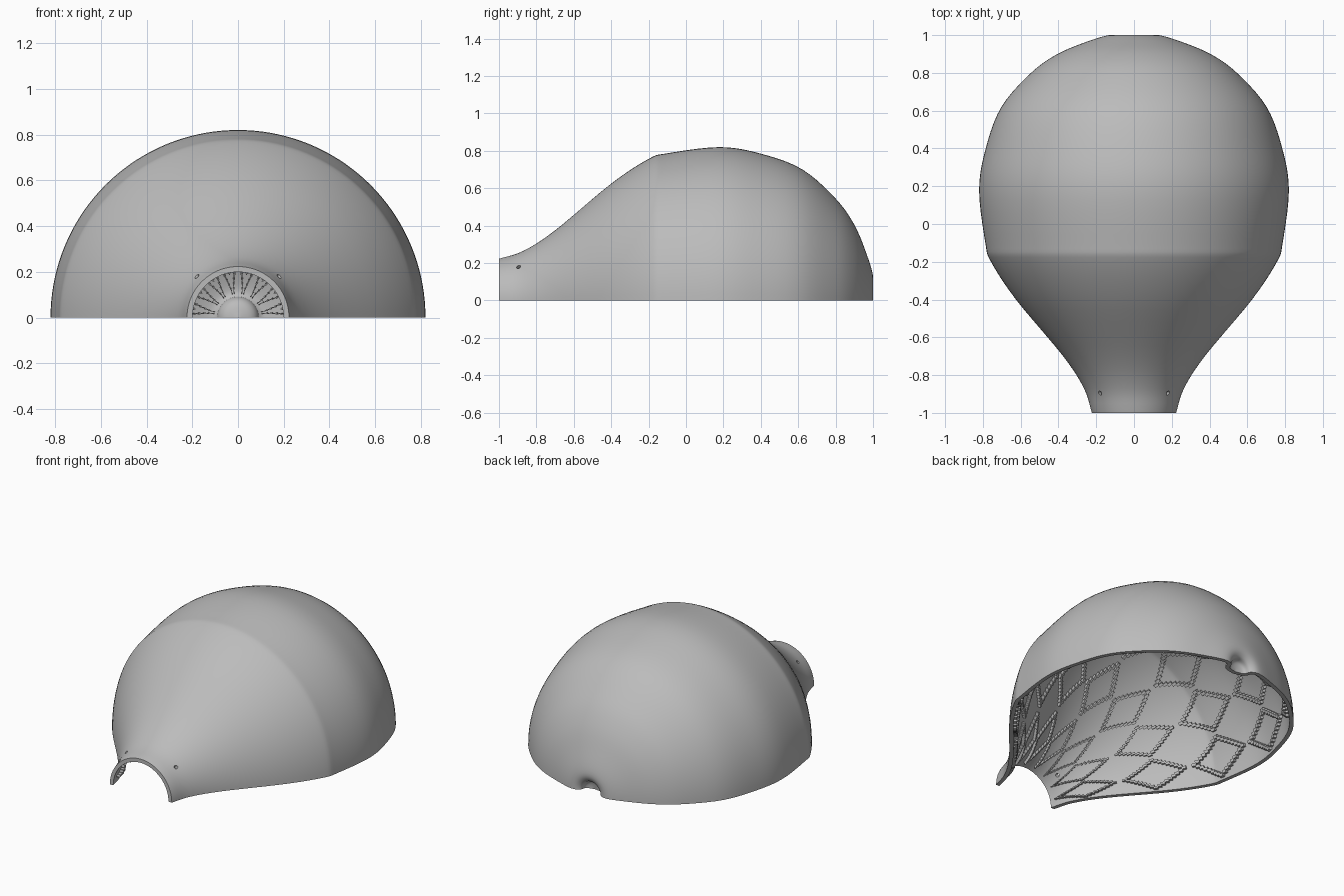
import bpy, bmesh
from math import cos, sin, pi, radians, hypot
from mathutils import Vector, Matrix

cube = bpy.data.objects.get("Cube")
if cube:
    bpy.data.objects.remove(cube, do_unlink=True)

grey = bpy.data.materials.new("plain_grey")
grey.use_nodes = True
colour = (0.5, 0.5, 0.5, 1)
grey.diffuse_color = colour
grey.node_tree.nodes["Principled BSDF"].inputs["Base Color"].default_value = colour

WALL = 0.025
# Outer profile as (y, radius), from the neck to the dimple at the back
KEYS = [(-1, .223), (-.87, .265), (-.7, .375), (-.4, .625), (-.2, .757),
        (-.1, .787), (.18, .82), (.4, .785), (.62, .702), (.8, .545),
        (.9, .405), (.965, .25), (1, .13), (.985, .075), (.945, .055), (.93, 0)]


def smooth_path(keys, steps=5):
    """Catmull-Rom curve through the key points."""
    p = [Vector(k) for k in keys]
    p = [2 * p[0] - p[1]] + p + [2 * p[-1] - p[-2]]
    out = []
    for a, b, c, d in zip(p, p[1:], p[2:], p[3:]):
        for i in range(steps):
            t = i / steps
            out.append(b + (c - a) * t / 2 + (2 * a - 5 * b + 4 * c - d) * t * t / 2
                       + (3 * b - a - 3 * c + d) * t ** 3 / 2)
    return out + [p[-2]]


def offset_path(path, dist):
    out = []
    for i, q in enumerate(path):
        t = (path[min(i + 1, len(path) - 1)] - path[max(i - 1, 0)]).normalized()
        out.append(q + Vector((t.y, -t.x)) * dist)
    out[0].x = path[0].x
    out[-1] = Vector((path[-1].x - dist, 0))
    return out


def revolve(q, angle):
    r = max(q.y, 0)
    return Vector((-r * cos(angle), q.x, r * sin(angle)))


def make_object(name, bm):
    bmesh.ops.recalc_face_normals(bm, faces=bm.faces)
    mesh = bpy.data.meshes.new(name)
    bm.to_mesh(mesh)
    bm.free()
    mesh.materials.append(grey)
    obj = bpy.data.objects.new(name, mesh)
    bpy.context.collection.objects.link(obj)
    return obj


outer = smooth_path(KEYS)
inner = offset_path(outer, WALL)

# Half-round shell: closed wall section swept through half a turn
bm = bmesh.new()
section = outer + inner[::-1]
SEGS = 72
rings = [[bm.verts.new(revolve(q, pi * k / SEGS)) for q in section]
         for k in range(SEGS + 1)]
n = len(section)
for a, b in zip(rings, rings[1:]):
    for i in range(n):
        j = (i + 1) % n
        bm.faces.new((a[i], a[j], b[j], b[i]))
bm.faces.new(rings[0])
bm.faces.new(rings[-1])
bmesh.ops.remove_doubles(bm, verts=bm.verts, dist=1e-5)
shell = make_object("shell", bm)

# Two small holes through the neck
bm = bmesh.new()
for side in (-1, 1):
    place = Matrix.Translation((side * .178, -.895, .178)) @ Matrix.Rotation(side * pi / 4, 4, 'Y')
    bmesh.ops.create_cone(bm, cap_ends=True, segments=16, radius1=.011, radius2=.011,
                          depth=.15, matrix=place)
cutter = make_object("hole_cutter", bm)
cutter.hide_render = True
cut = shell.modifiers.new("holes", 'BOOLEAN')
cut.operation = 'DIFFERENCE'
cut.solver = 'EXACT'
cut.object = cutter
bpy.context.view_layer.objects.active = shell
shell.select_set(True)
bpy.ops.object.modifier_apply(modifier=cut.name)
bpy.data.objects.remove(cutter, do_unlink=True)
bpy.ops.object.shade_smooth_by_angle(angle=radians(35))

# Stepped diamond ridges on the inner wall
lengths = [0]
for a, b in zip(inner, inner[1:]):
    lengths.append(lengths[-1] + hypot(*(b - a)))
raised = offset_path(outer, WALL + .02)
sunk = offset_path(outer, WALL - .01)


def along(path, s):
    """Point on a wall path at arc length s of the inner wall."""
    s = min(max(s, .02), lengths[-1] - .12)
    i = max(k for k in range(len(lengths) - 1) if lengths[k] <= s)
    return path[i].lerp(path[i + 1], (s - lengths[i]) / (lengths[i + 1] - lengths[i]))


def ridge_block(bm, s, angle, half_s, half_a):
    corners = [(s - half_s, angle - half_a), (s + half_s, angle - half_a),
               (s + half_s, angle + half_a), (s - half_s, angle + half_a)]
    low = [bm.verts.new(revolve(along(sunk, u), v)) for u, v in corners]
    top = [bm.verts.new(revolve(along(raised, u), v)) for u, v in corners]
    bm.faces.new(low)
    bm.faces.new(top)
    for i in range(4):
        j = (i + 1) % 4
        bm.faces.new((low[i], low[j], top[j], top[i]))


bm = bmesh.new()
STEPS, HALF_S, HALF_A = 8, .18, .165
for row in range(6):
    for col in range(8):
        s0, a0 = .235 + .425 * row, pi * (col + .5) / 8
        for i in range(STEPS + 1):
            t = i / STEPS
            for su in {-1, 1} if t else {1}:
                for sa in {-1, 1} if t < 1 else {1}:
                    s = s0 + su * t * HALF_S
                    if s < lengths[-1] - .14:
                        ridge_block(bm, s, a0 + sa * (1 - t) * HALF_A,
                                    HALF_S / STEPS * .62, HALF_A / STEPS * .62)
make_object("inner_diamond_ridges", bm)
